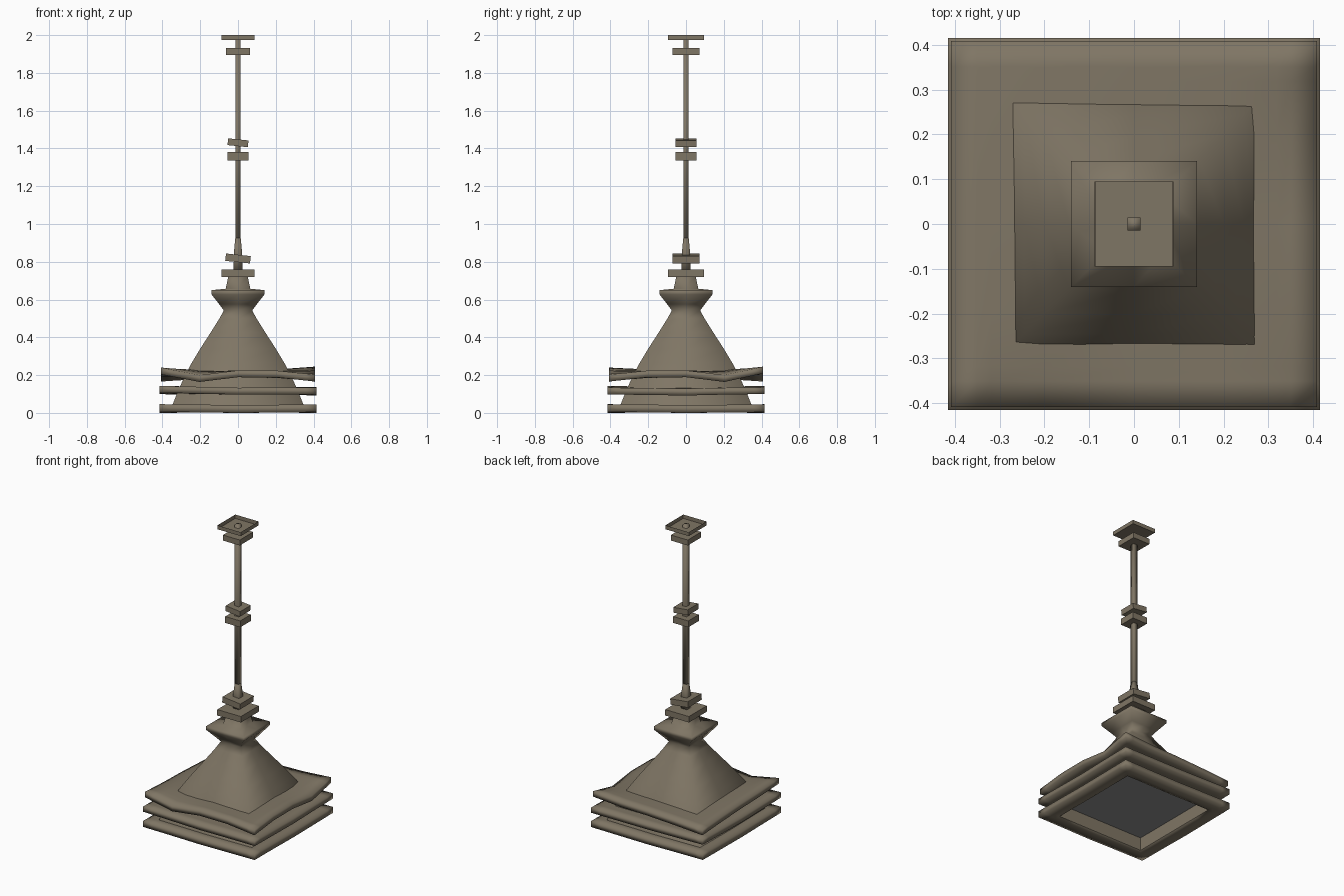
import bpy, bmesh, math
from mathutils import Matrix

if "Cube" in bpy.data.objects:
    bpy.data.objects.remove(bpy.data.objects["Cube"])


def material(name, rgb):
    m = bpy.data.materials.new(name)
    m.diffuse_color = (*rgb, 1)
    m.use_nodes = True
    m.node_tree.nodes["Principled BSDF"].inputs["Base Color"].default_value = m.diffuse_color
    return m


BRONZE = material("weathered bronze", (0.213, 0.180, 0.129))
GREY = material("mid grey", (0.27, 0.27, 0.27))


def finish(name, bm, mat, smooth=False, inward=False):
    bmesh.ops.recalc_face_normals(bm, faces=bm.faces)
    if inward:
        bmesh.ops.reverse_faces(bm, faces=bm.faces)
    for f in bm.faces:
        f.smooth = smooth
    me = bpy.data.meshes.new(name)
    bm.to_mesh(me)
    bm.free()
    me.materials.append(mat)
    ob = bpy.data.objects.new(name, me)
    bpy.context.collection.objects.link(ob)
    return ob


def block(name, z0, z1, hx, hy, mat=BRONZE, tilt=0.0, open_top=False):
    """Square plate between two heights, optionally tilted or without a lid."""
    bm = bmesh.new()
    bmesh.ops.create_cube(bm, size=1)
    if open_top:
        lid = [f for f in bm.faces if f.normal.z > 0.5]
        bmesh.ops.delete(bm, geom=lid, context='FACES_ONLY')
    m = (Matrix.Translation((0, 0, (z0 + z1) / 2)) @ Matrix.Rotation(tilt, 4, 'Y')
         @ Matrix.Diagonal((2 * hx, 2 * hy, z1 - z0, 1)))
    bm.transform(m)
    return finish(name, bm, mat)


def square_loft(name, profile, smooth, caps=True, inward=False):
    """Square tower from (half width, z) rings, with a point mid-side."""
    ring = [(-1, -1), (0, -1), (1, -1), (1, 0), (1, 1), (0, 1), (-1, 1), (-1, 0)]
    bm = bmesh.new()
    rows = [[bm.verts.new((x * w, y * w, z)) for x, y in ring] for w, z in profile]
    for a, b in zip(rows, rows[1:]):
        for i in range(8):
            j = (i + 1) % 8
            bm.faces.new((a[i], a[j], b[j], b[i]))
    if caps:
        bm.faces.new(rows[0][::-1])
        bm.faces.new(rows[-1])
    return finish(name, bm, BRONZE, smooth, inward)


def lookup(table, u):
    """Linear interpolation of five heights along an edge, u from -1 to 1."""
    p = (u + 1) * 2
    i = min(int(p), 3)
    return table[i] + (table[i + 1] - table[i]) * (p - i)


def wavy_slab(name, front, right, back, left, half, thick, hole=False):
    """Thin square eave whose edges follow the four height tables."""
    steps = [-1, -0.86, -0.78, -0.5, 0, 0.5, 0.78, 0.86, 1]
    mid = (front[2] + right[2] + back[2] + left[2]) / 4

    def height(x, y):
        m = max(abs(x), abs(y))
        if m == 0:
            return mid
        if abs(y) >= abs(x):
            e = lookup(front if y < 0 else back, x / m)
        else:
            e = lookup(left if x < 0 else right, y / m)
        return mid + (e - mid) * m ** 2.5

    bm = bmesh.new()
    n = len(steps)
    g = [[bm.verts.new((x * half, y * half, height(x, y))) for x in steps] for y in steps]
    for j in range(n - 1):
        for i in range(n - 1):
            if hole and 2 <= i <= n - 4 and 2 <= j <= n - 4:
                continue
            bm.faces.new((g[j][i], g[j][i + 1], g[j + 1][i + 1], g[j + 1][i]))
    bmesh.ops.delete(bm, geom=[v for v in bm.verts if not v.link_faces], context='VERTS')
    low = bmesh.ops.extrude_face_region(bm, geom=bm.faces[:])
    for v in low["geom"]:
        if isinstance(v, bmesh.types.BMVert):
            v.co.z -= thick
    return finish(name, bm, BRONZE, True)


# Three stacked eaves, the lowest one a frame around the opening
flat = [0.046, 0.044, 0.041, 0.043, 0.045]
wavy_slab("lower_eave", flat, flat, flat, flat, 0.415, 0.041, hole=True)
wavy_slab("middle_eave", [0.143, 0.138, 0.133, 0.134, 0.134], [0.134, 0.131, 0.128, 0.133, 0.136],
          [0.143, 0.139, 0.136, 0.136, 0.136], [0.143, 0.139, 0.135, 0.139, 0.143], 0.415, 0.036)
wavy_slab("upper_eave", [0.24, 0.2, 0.225, 0.224, 0.202], [0.202, 0.224, 0.225, 0.2, 0.245],
          [0.202, 0.215, 0.225, 0.23, 0.245], [0.24, 0.23, 0.225, 0.215, 0.202], 0.408, 0.036)

# Recessed underside: inner walls and the grey panel
square_loft("opening_lining", [(0.322, 0.003), (0.322, 0.092)], False, caps=False, inward=True)
block("underside_panel", 0.09, 0.097, 0.322, 0.322, GREY)

# Flared bell-shaped body running through the capital into the neck
square_loft("body", [(0.348, 0.04), (0.312, 0.13), (0.268, 0.222), (0.245, 0.265), (0.2, 0.34),
                     (0.145, 0.425), (0.1, 0.497), (0.075, 0.542), (0.1, 0.576), (0.14, 0.627),
                     (0.141, 0.65), (0.065, 0.657), (0.05, 0.73)], True, caps=False)

# Spire foot and pole
square_loft("spire_foot", [(0.023, 0.75), (0.022, 0.845), (0.014, 0.93)], True)
square_loft("pole", [(0.0145, 0.85), (0.0145, 1.995)], True)

# Plates threaded on the pole
block("base_plate", 0.72, 0.76, 0.088, 0.095)
block("tilted_lower_plate", 0.798, 0.837, 0.066, 0.072, tilt=math.radians(6))
block("middle_plate", 1.337, 1.38, 0.056, 0.056)
block("tilted_middle_plate", 1.412, 1.448, 0.054, 0.056, tilt=math.radians(6))
block("upper_plate", 1.895, 1.932, 0.063, 0.071)

# Open tray at the tip
block("top_tray", 1.974, 2.0, 0.087, 0.095, open_top=True)
